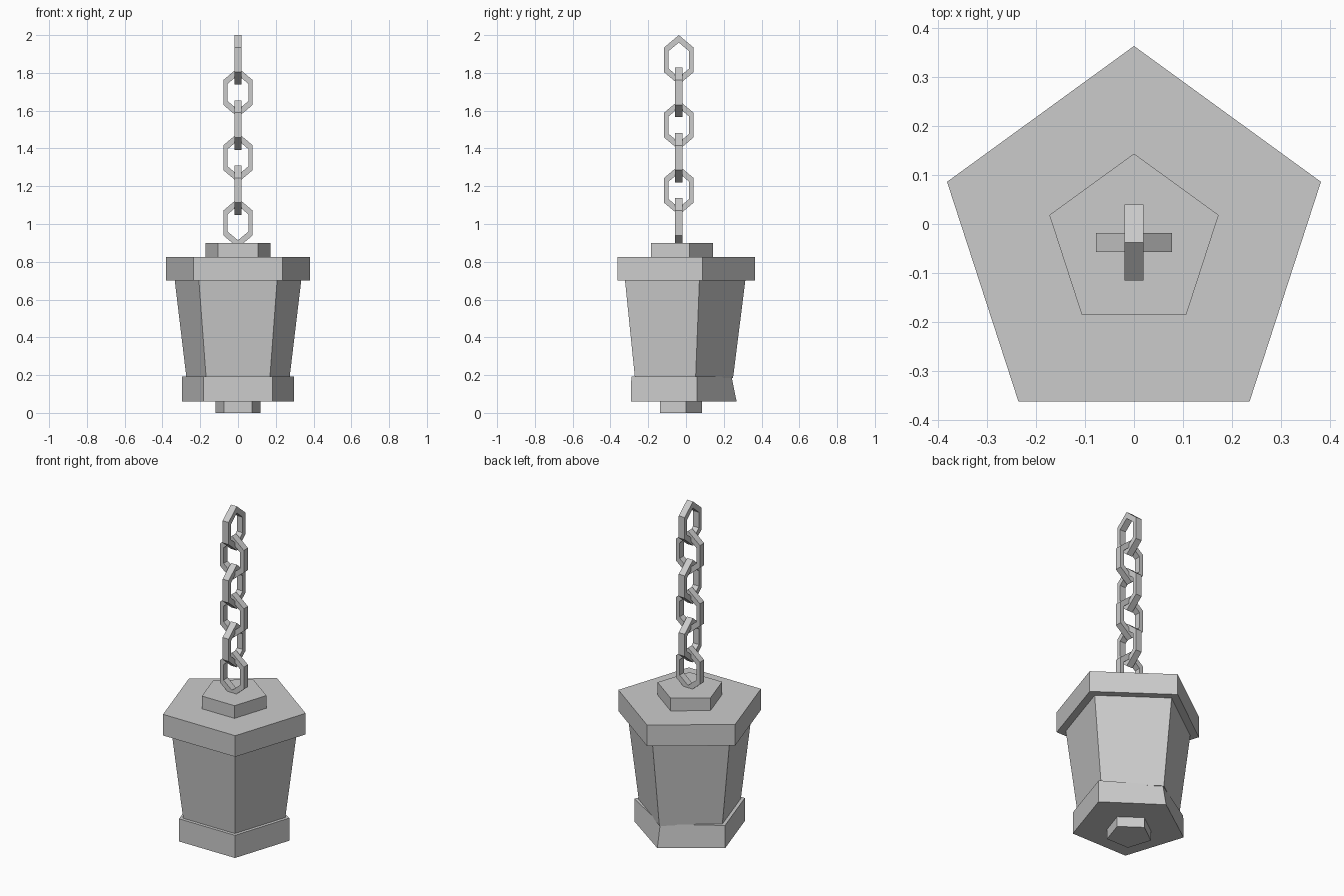
import bpy
from math import sin, cos, pi

if "Cube" in bpy.data.objects:
    bpy.data.objects.remove(bpy.data.objects["Cube"])

CY = -0.038  # the lantern axis sits slightly forward of the origin


def make_object(name, verts, faces):
    mesh = bpy.data.meshes.new(name)
    mesh.from_pydata(verts, [], faces)
    mesh.update()
    obj = bpy.data.objects.new(name, mesh)
    bpy.context.collection.objects.link(obj)
    return obj


def pentagon_block(name, z0, r0, z1, r1):
    """Five-sided frustum with one corner pointing to the back (+y)."""
    verts = [(r * sin(2 * pi * i / 5), CY + r * cos(2 * pi * i / 5), z)
             for z, r in ((z0, r0), (z1, r1)) for i in range(5)]
    faces = [((i + 1) % 5, i, i + 5, (i + 1) % 5 + 5) for i in range(5)]
    faces += [tuple(range(5)), tuple(reversed(range(5, 10)))]
    return make_object(name, verts, faces)


def chain_link(name, z, along_x):
    """Stretched hexagonal ring with a rectangular section."""
    half = 0.0195
    verts = []
    for scale, t in ((1, -half), (1, half), (0.7, half), (0.7, -half)):
        for i in range(6):
            w = 0.09 * scale * sin(pi * i / 3)
            h = 0.131 * scale * cos(pi * i / 3)
            x, y = (w, -t) if along_x else (t, w)
            verts.append((x, CY + y, z + h))
    faces = [(k * 6 + i, k * 6 + (i + 1) % 6,
              (k + 1) % 4 * 6 + (i + 1) % 6, (k + 1) % 4 * 6 + i)
             for k in range(4) for i in range(6)]
    return make_object(name, verts, faces)


# Lantern body, from the bottom up
pentagon_block("bottom_knob", 0.0, 0.124, 0.06, 0.124)
base = pentagon_block("base_rim", 0.06, 0.313, 0.193, 0.311)
pentagon_block("lantern_body", 0.185, 0.287, 0.70, 0.352)
pentagon_block("roof_slab", 0.70, 0.402, 0.825, 0.402)
pentagon_block("roof_cap", 0.825, 0.182, 0.90, 0.182)

# The back corner of the base rim leans into the body
base.data.vertices[0].co.y = 0.268
base.data.vertices[5].co.y = 0.241

# Hanging chain, alternate links turned by a quarter
for n in range(6):
    chain_link(f"chain_link_{n + 1}", 2.0 - 0.131 - n * 0.1727, n % 2 == 1)

# Make all normals point outwards
import bmesh
for obj in bpy.context.collection.objects:
    bm = bmesh.new()
    bm.from_mesh(obj.data)
    bmesh.ops.recalc_face_normals(bm, faces=bm.faces)
    bm.to_mesh(obj.data)
    bm.free()
